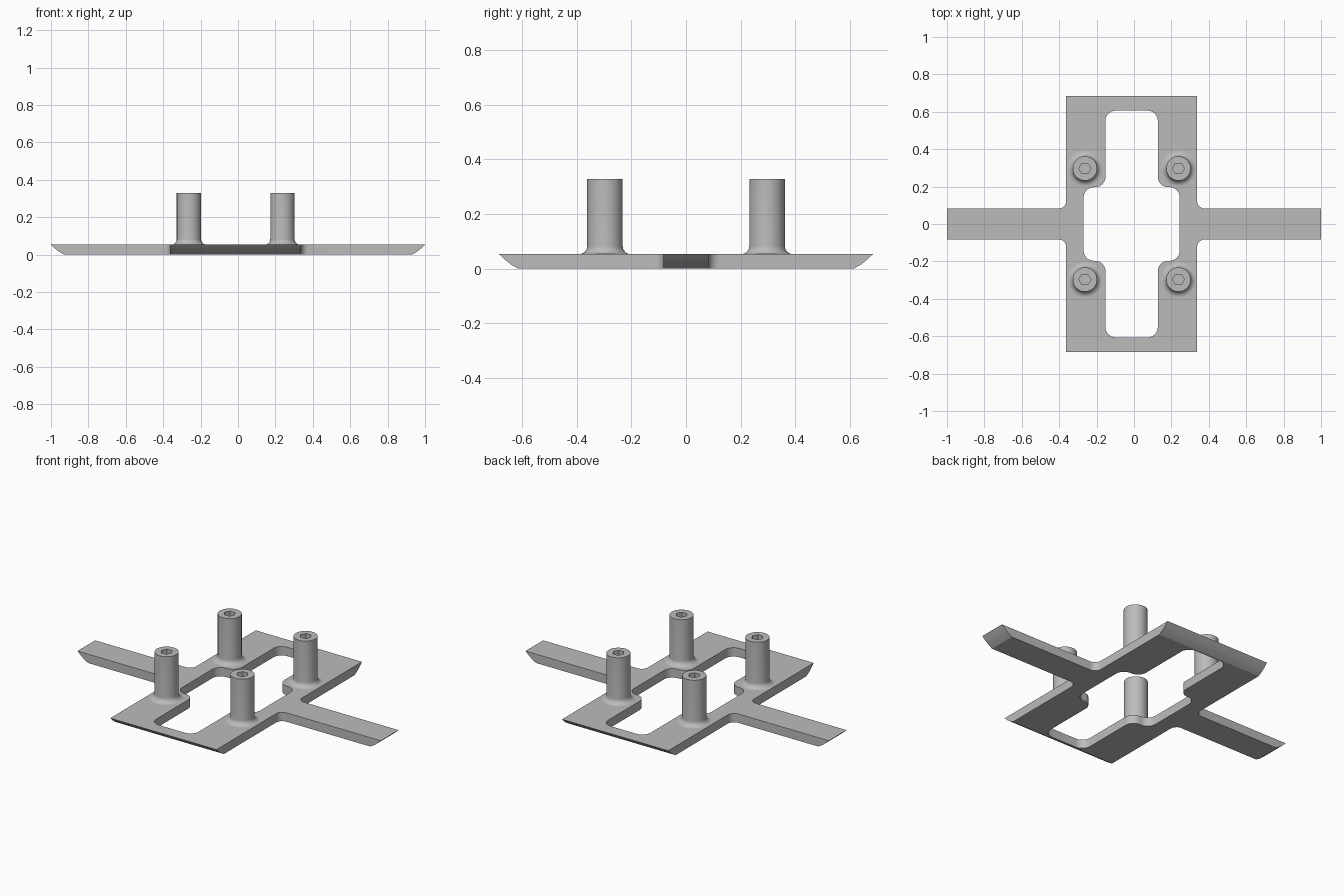
import bpy, bmesh
from math import radians, sin, cos, pi
from mathutils import Vector

if "Cube" in bpy.data.objects:
    bpy.data.objects.remove(bpy.data.objects["Cube"])

THICK, TOP, CX = 0.053, 0.328, -0.0125

grey = bpy.data.materials.new("plain grey")
grey.use_nodes = True
grey.diffuse_color = (0.5, 0.5, 0.5, 1)
grey.node_tree.nodes["Principled BSDF"].inputs["Base Color"].default_value = (0.5, 0.5, 0.5, 1)


def finish(bm, name):
    bmesh.ops.recalc_face_normals(bm, faces=bm.faces)
    mesh = bpy.data.meshes.new(name)
    bm.to_mesh(mesh)
    bm.free()
    mesh.materials.append(grey)
    obj = bpy.data.objects.new(name, mesh)
    bpy.context.collection.objects.link(obj)
    bpy.ops.object.select_all(action="DESELECT")
    obj.select_set(True)
    bpy.context.view_layer.objects.active = obj
    bpy.ops.object.shade_smooth_by_angle(angle=radians(20))
    return obj


def mirror_quarter(quarter):
    """Closed outline from one quarter, listed from +x towards +y."""
    loop = []
    for sx, sy in ((1, 1), (-1, 1), (-1, -1), (1, -1)):
        part = quarter if sx == sy else quarter[::-1]
        loop += [(CX + sx * x, sy * y, r) for x, y, r in part]
    return loop


def rounded(corners, steps=8):
    """Replace each right-angled corner by an arc of its radius."""
    points = []
    for i, (x, y, r) in enumerate(corners):
        here = Vector((x, y, 0))
        if r == 0:
            points.append(here)
            continue
        before = (Vector((*corners[i - 1][:2], 0)) - here).normalized()
        after = (Vector((*corners[(i + 1) % len(corners)][:2], 0)) - here).normalized()
        for k in range(steps + 1):
            a = pi / 2 * k / steps
            points.append(here + r * (before * (1 - sin(a)) + after * (1 - cos(a))))
    return points


def add_loop(bm, points):
    verts = [bm.verts.new(p) for p in points]
    edges = [bm.edges.new((verts[i - 1], verts[i])) for i in range(len(verts))]
    return verts, edges


# Flat frame with two arms and a stepped opening
outer = mirror_quarter([(1.1, 0.083, 0), (0.35, 0.083, 0.04), (0.35, 0.75, 0)])
opening = mirror_quarter([(0.257, 0.197, 0.055), (0.14, 0.197, 0.055), (0.14, 0.606, 0.055)])
bm = bmesh.new()
edges = []
for outline in (outer, opening):
    edges += add_loop(bm, rounded(outline))[1]
bmesh.ops.triangle_fill(bm, edges=edges, use_beauty=True)
ext = bmesh.ops.extrude_face_region(bm, geom=bm.faces[:], use_keep_orig=True)
new_verts = [g for g in ext["geom"] if isinstance(g, bmesh.types.BMVert)]
bmesh.ops.translate(bm, verts=new_verts, vec=(0, 0, THICK))
bmesh.ops.recalc_face_normals(bm, faces=bm.faces)

# Undercut ends of the arms and frame, trimmed by planes along a curved profile
undercut = [(0, THICK), (0.021, 0.033), (0.045, 0.014), (0.07, 0)]
for direction, reach in (((1, 0), 1), ((-1, 0), 1), ((0, 1), 0.685), ((0, -1), 0.685)):
    d = Vector((*direction, 0))
    for (a, za), (b, zb) in zip(undercut, undercut[1:]):
        normal = d * (za - zb) + Vector((0, 0, a - b))
        bmesh.ops.bisect_plane(
            bm, geom=bm.verts[:] + bm.edges[:] + bm.faces[:], dist=1e-5,
            plane_co=d * (reach - a) + Vector((0, 0, za)),
            plane_no=normal.normalized(), clear_outer=True)
        bmesh.ops.holes_fill(bm, edges=[e for e in bm.edges if e.is_boundary], sides=0)
finish(bm, "arm_frame")

# Round post with a flared foot and a hexagonal socket in its top
RADIUS, FLARE = 0.065, 0.03
profile = [(RADIUS + FLARE, THICK - 0.01)]
for k in range(9):
    a = pi / 2 * k / 8
    profile.append((RADIUS + FLARE * (1 - sin(a)), THICK + FLARE * (1 - cos(a))))
profile.append((RADIUS, TOP))
bm = bmesh.new()
verts = [bm.verts.new((r, 0, z)) for r, z in profile]
side = [bm.edges.new(pair) for pair in zip(verts, verts[1:])]
bmesh.ops.spin(bm, geom=verts + side, cent=(0, 0, 0), axis=(0, 0, 1),
               angle=2 * pi, steps=48)
bmesh.ops.remove_doubles(bm, verts=bm.verts, dist=1e-5)
foot = [e for e in bm.edges if e.is_boundary and e.verts[0].co.z < THICK]
rim = [e for e in bm.edges if e.is_boundary and e.verts[0].co.z > THICK]
bmesh.ops.holes_fill(bm, edges=foot, sides=0)
hexagon = [Vector((0.032 * cos(k * pi / 3), 0.032 * sin(k * pi / 3), TOP)) for k in range(6)]
upper, upper_edges = add_loop(bm, hexagon)
bmesh.ops.triangle_fill(bm, edges=rim + upper_edges, use_beauty=True, normal=(0, 0, 1))
lower = [bm.verts.new(p - Vector((0, 0, 0.04))) for p in hexagon]
bm.faces.new(lower)
for i in range(6):
    bm.faces.new((upper[i - 1], upper[i], lower[i], lower[i - 1]))
post = finish(bm, "post_front_right")

# Four matching posts
post.location = (CX - 0.25, -0.297, 0)
for name, sx, sy in (("post_front_left", 1, -1), ("post_back_right", -1, 1),
                     ("post_back_left", 1, 1)):
    copy = post.copy()
    copy.name = name
    copy.location = (CX + sx * 0.25, sy * 0.297, 0)
    bpy.context.collection.objects.link(copy)
